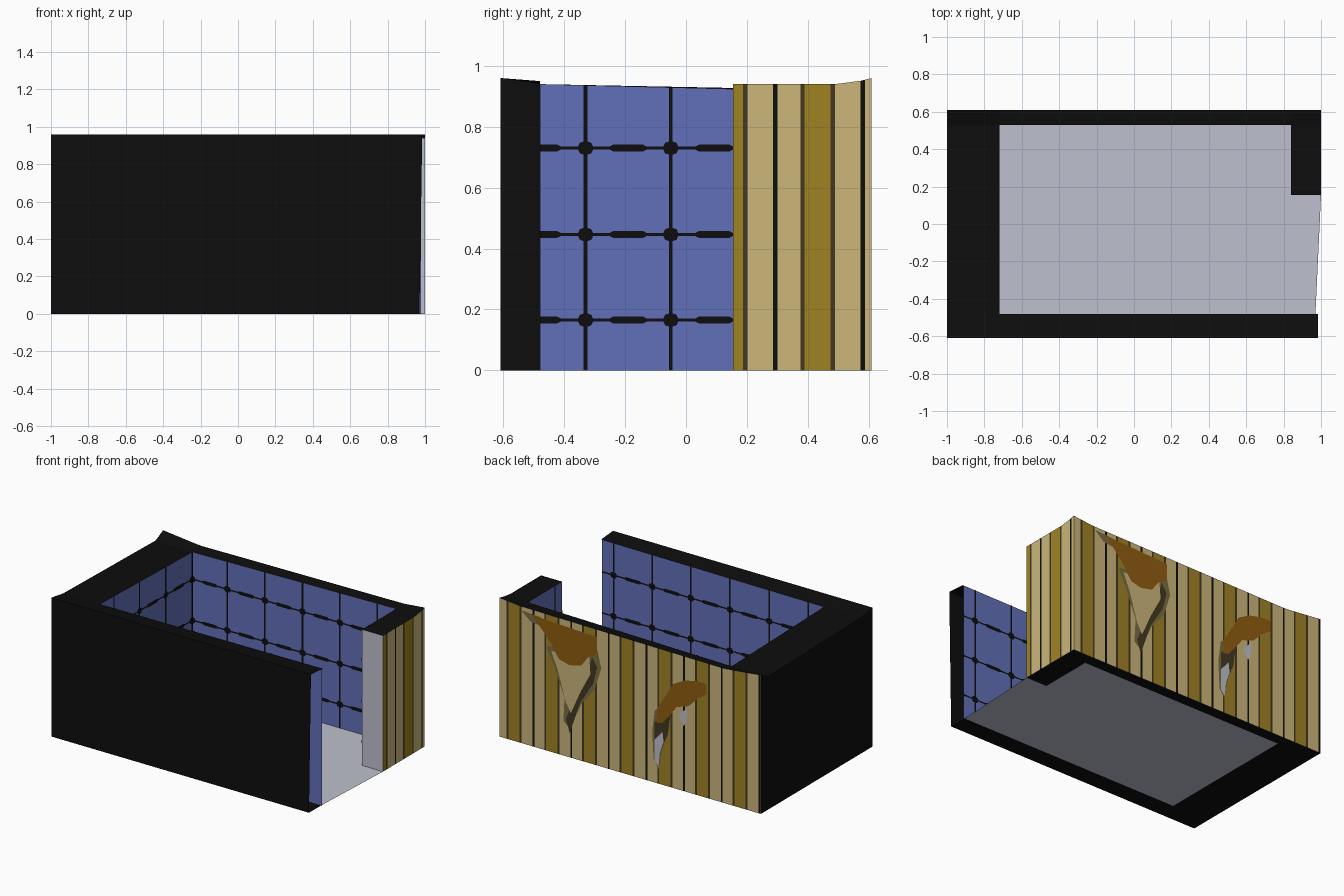
import bpy, math
from mathutils import Vector

if "Cube" in bpy.data.objects:
    bpy.data.objects.remove(bpy.data.objects["Cube"])


def lin(c):
    return tuple((v / 255 / 12.92) if v < 11 else ((v / 255 + 0.055) / 1.055) ** 2.4 for v in c) + (1,)


MATS = {}
for name, rgb in {
    "black": (13, 13, 13), "wall_blue": (97, 112, 184), "pale_grey": (190, 192, 205),
    "tan_wood": (204, 183, 122), "gold_wood": (160, 130, 36), "dark_olive": (66, 57, 34),
    "rust": (145, 93, 16), "dull_olive": (122, 108, 66),
}.items():
    m = bpy.data.materials.new(name)
    m.diffuse_color = lin(rgb)
    m.use_nodes = True
    m.node_tree.nodes["Principled BSDF"].inputs["Base Color"].default_value = m.diffuse_color
    MATS[name] = m


def build(name, faces):
    """faces: list of (material name, points)"""
    used = list(dict.fromkeys(f[0] for f in faces))
    verts, polys = [], []
    for _, pts in faces:
        polys.append(list(range(len(verts), len(verts) + len(pts))))
        verts += [tuple(p) for p in pts]
    me = bpy.data.meshes.new(name)
    me.from_pydata(verts, [], polys)
    for n in used:
        me.materials.append(MATS[n])
    for p, f in zip(me.polygons, faces):
        p.material_index = used.index(f[0])
    ob = bpy.data.objects.new(name, me)
    bpy.context.collection.objects.link(ob)
    return ob


def panel(name, mat, a, b, za, zb, slant=0.0):
    """Upright sheet from a to b; slant pulls the bottom of b inwards along x."""
    return build(name, [(mat, [(*a, 0), (b[0] - slant, b[1], 0), (*b, zb), (*a, za)])])


# ---- top outline heights: raised corners, lower in between
FL, FR = (-1, -.61, .96), (.985, -.61, .96)
IFR, IFL = (.985, -.48, .95), (-.72, -.48, .94)
IBL, IBR = (-.72, .53, .915), (.84, .53, .94)
SI, SO, SB = (.84, .155, .94), (1, .155, .94), (1, .53, .94)
BR, BR2, BL2, BL = (1, .61, .96), (.84, .61, .945), (-.72, .61, .93), (-1, .61, .96)
LB, LF = (-1, .53, .92), (-1, -.48, .94)

ring = [
    [FL, FR, IFR, IFL], [FL, IFL, LF], [LF, IFL, IBL, LB], [LB, IBL, BL2, BL],
    [IBL, IBR, BR2, BL2], [IBR, SB, BR, BR2], [SI, SO, SB, IBR],
]
build("wall_tops", [("black", r) for r in ring])
build("wall_undersides", [("black", [(p[0] - (.015 if p[0] == .985 else 0), p[1], 0) for p in reversed(r)])
                          for r in ring])

# ---- plain outer walls and opening
panel("front_outer_wall", "black", FL[:2], FR[:2], .96, .96, .015)
build("left_outer_wall", [("black", [(-1, .61, 0), (-1, -.61, 0), FL, LF, LB, BL])])
panel("doorway_jamb", "pale_grey", SI[:2], SO[:2], .94, .94)
build("floor", [("pale_grey", [(-.72, -.48, 0), (.97, -.48, 0), (1, .155, 0),
                               (.84, .155, 0), (.84, .53, 0), (-.72, .53, 0)])])


# ---- plank walls: repeating gold, tan, tan with dark gaps
STRIPS = [("gold_wood", .085), ("dark_olive", .015), ("tan_wood", .084),
          ("black", .014), ("tan_wood", .076), ("dark_olive", .014)]


def planks(name, a, b, tops, start):
    a, b = Vector((*a, 0)), Vector((*b, 0))
    length, d = (b - a).length, (b - a).normalized()

    def h(u):
        for (u0, z0), (u1, z1) in zip(tops, tops[1:]):
            if u <= u1 + 1e-6:
                return z0 + (z1 - z0) * (u - u0) / (u1 - u0)
        return tops[-1][1]

    faces, u, i = [], start, 0
    while u < length:
        mat, w = STRIPS[i % 6]
        lo, hi = max(u, 0), min(u + w, length)
        if hi > lo:
            p, q = a + d * lo, a + d * hi
            faces.append((mat, [p, q, (q.x, q.y, h(hi)), (p.x, p.y, h(lo))]))
        u += w
        i += 1
    build(name, faces)


planks("back_plank_wall", (1, .61), (-1, .61),
       [(0, .96), (.16, .945), (1.72, .93), (2, .96)], .07 - .288)
planks("side_plank_wall", (1, .155), (1, .61), [(0, .94), (.375, .94), (.455, .96)], .235 - .288)


# ---- blue inner walls with knotted tile joints
def tiled(name, a, b, za, zb, joints, slant=0.0):
    panel(name, "wall_blue", a, b, za, zb, slant)
    A, B = Vector((*a, 0)), Vector((*b, 0))
    length, d = (B - A).length, (B - A).normalized()
    n = d.cross(Vector((0, 0, 1)))
    faces = []

    def plate(pts):
        out = []
        for u, z in pts:
            u = min(max(u, 0), length - slant)
            out.append(A + d * u + n * .003 + Vector((0, 0, z)))
        faces.append(("black", out))

    stops = sorted([joints[0] - .287] + joints + [joints[-1] + .287])
    for u in joints:
        top = za + (zb - za) * u / length
        plate([(u - .006, 0), (u + .006, 0), (u + .006, top), (u - .006, top)])
    for z in (.165, .446, .73):
        plate([(0, z - .005), (length, z - .005), (length, z + .005), (0, z + .005)])
        for s, e in zip(stops, stops[1:]):
            if e <= 0 or s >= length:
                continue
            w = e - s
            plate([(s + .25 * w, z), (s + .33 * w, z - .012), (s + .67 * w, z - .012),
                   (s + .75 * w, z), (s + .67 * w, z + .012), (s + .33 * w, z + .012)])
        for u in joints:
            plate([(u + .027 * math.cos(k * math.pi / 4), z + .024 * math.sin(k * math.pi / 4))
                   for k in range(8)])
    build(name + "_joints", faces)


tiled("left_inner_wall", (-.72, -.48), (-.72, .53), .94, .915, [.15, .43, .715, 1.0])
tiled("back_inner_wall", (-.72, .53), (.84, .53), .915, .94, [.0, .27, .557, .844, 1.13, 1.415])
tiled("stub_inner_wall", (.84, .53), (.84, .155), .94, .94, [.01, .295])
# front inner wall runs right to left so that it faces the room
tiled("front_inner_wall", (.978, -.48), (-.72, -.48), .95, .94, [.09, .385, .68, .98, 1.28, 1.58])


# ---- worn patches on the back wall, as thin plates
def patch(name, mat, pts, layer):
    build(name, [(mat, [(x, .61 + .0015 * layer, z) for x, z in pts])])


patch("large_wear_edge", "dull_olive", [(.64, .72), (.25, .80), (.22, .68), (.27, .52), (.37, .40),
                                        (.46, .20), (.51, .24), (.50, .40), (.58, .60)], 1)
patch("large_wear_shadow", "dark_olive", [(.29, .74), (.25, .68), (.28, .56), (.38, .40),
                                          (.46, .17), (.49, .26), (.42, .42), (.34, .55)], 2)
patch("large_wear_wood", "tan_wood", [(.60, .70), (.31, .74), (.30, .62), (.38, .47), (.45, .31),
                                      (.49, .38), (.55, .58)], 3)
patch("large_rust", "rust", [(.75, .91), (.25, .89), (.25, .77), (.32, .73), (.37, .66), (.46, .64),
                             (.54, .66), (.60, .75), (.66, .82)], 4)
patch("upper_wear_edge", "dull_olive", [(.83, .92), (.68, .91), (.68, .85), (.76, .86)], 2)
patch("small_wear_edge", "dull_olive", [(-.19, .50), (-.29, .58), (-.29, .38), (-.25, .26),
                                        (-.22, .10), (-.18, .16), (-.17, .35)], 1)
patch("small_wear_shadow", "dark_olive", [(-.19, .42), (-.31, .50), (-.29, .36), (-.24, .24), (-.19, .30)], 2)
patch("small_grey_chip", "pale_grey", [(-.19, .30), (-.25, .37), (-.26, .30), (-.23, .22),
                                       (-.22, .12), (-.19, .15)], 3)
patch("side_grey_chip", "pale_grey", [(-.37, .52), (-.44, .58), (-.43, .48), (-.41, .45)], 2)
patch("small_rust", "rust", [(-.21, .42), (-.21, .52), (-.28, .63), (-.33, .72), (-.42, .77),
                             (-.52, .79), (-.59, .79), (-.59, .72), (-.52, .67), (-.45, .60),
                             (-.36, .57), (-.30, .49), (-.25, .43)], 4)
